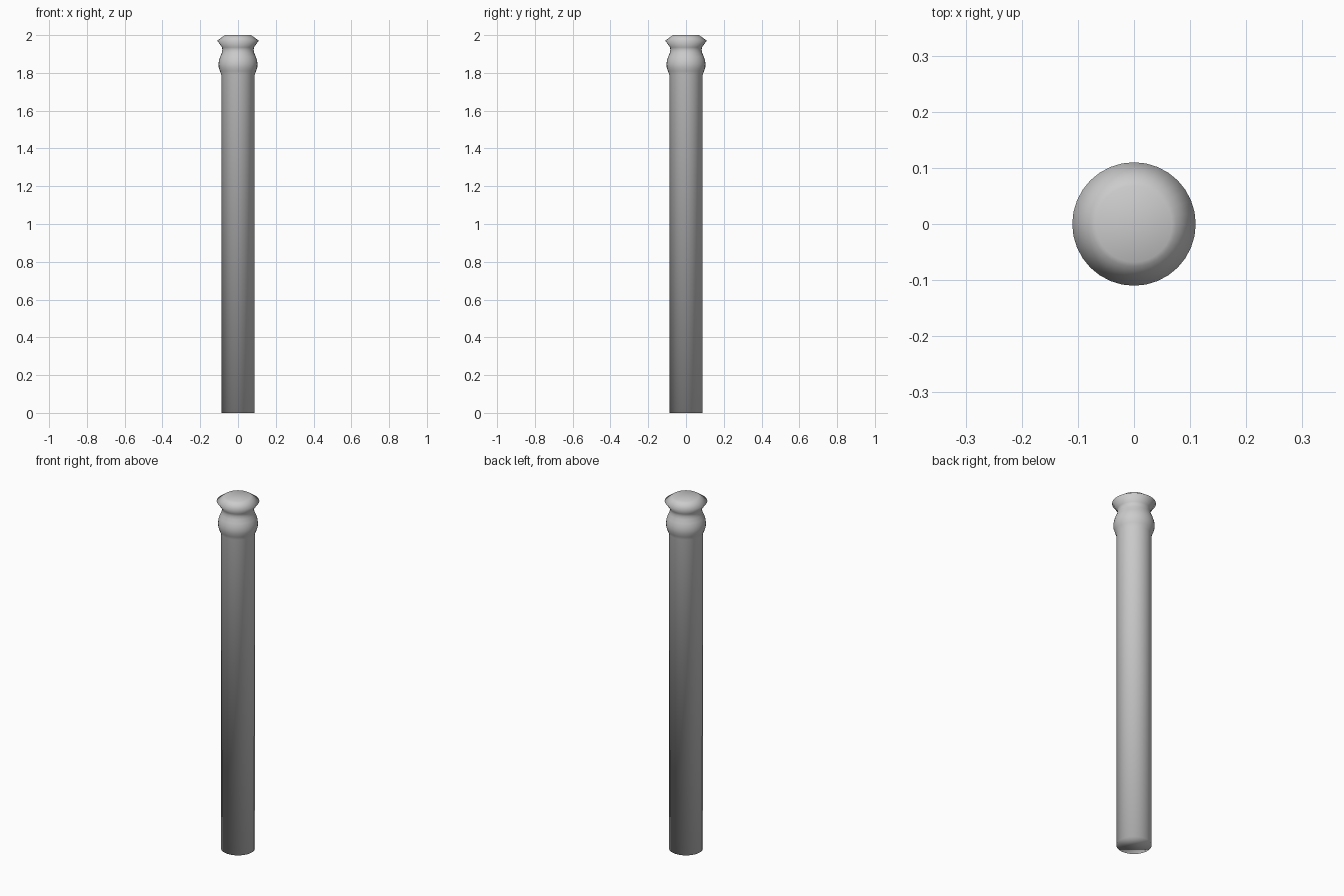
import bpy, bmesh
from math import cos, sin, tau

if "Cube" in bpy.data.objects:
    bpy.data.objects.remove(bpy.data.objects["Cube"])

SIDES = 32

# Turned profile (radius, height), bottom to top
profile = [
    (0.088, 0.0), (0.088, 1.79),                              # shaft
    (0.096, 1.81), (0.102, 1.83), (0.103, 1.847),             # rounded collar
    (0.101, 1.865), (0.095, 1.885), (0.086, 1.905),
    (0.083, 1.92), (0.084, 1.935),                            # neck
    (0.110, 1.971), (0.076, 1.995), (0.068, 2.0),             # flared cap
]

bm = bmesh.new()
rings = [[bm.verts.new((r * cos(tau * i / SIDES), r * sin(tau * i / SIDES), z))
          for i in range(SIDES)] for r, z in profile]

# Skin between neighbouring rings
for low, high in zip(rings, rings[1:]):
    for i in range(SIDES):
        j = (i + 1) % SIDES
        bm.faces.new((low[i], low[j], high[j], high[i]))

# Closed ends
bm.faces.new(rings[0][::-1])
bm.faces.new(rings[-1])

for face in bm.faces:
    face.smooth = True

mesh = bpy.data.meshes.new("post")
bm.to_mesh(mesh)
bm.free()
post = bpy.data.objects.new("post", mesh)
bpy.context.collection.objects.link(post)
